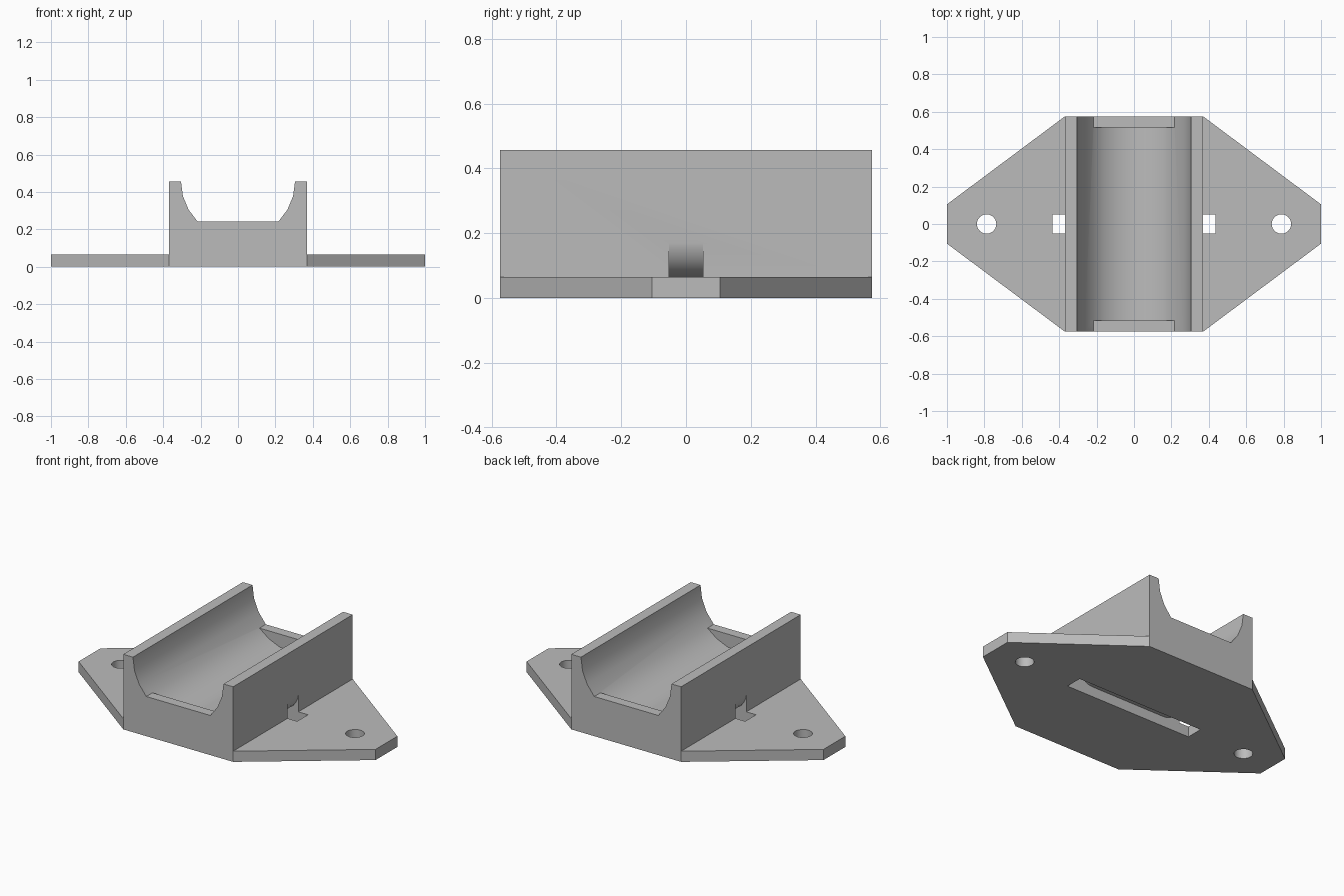
import bpy
import bmesh
from math import sin, cos, radians

cube = bpy.data.objects.get("Cube")
if cube:
    bpy.data.objects.remove(cube, do_unlink=True)

# Main dimensions
HALF_W, HALF_L, HEIGHT = 0.37, 0.575, 0.457
PLATE_T, TIP = 0.065, 0.105
TROUGH_R, LIP = 0.305, 0.06
SLOT_X, SLOT_Y, SLOT_TOP, SLOT_ROOF = 0.435, 0.052, 0.18, 0.062

grey = bpy.data.materials.new("light_grey")
grey.use_nodes = True
color = (0.5, 0.5, 0.5, 1)
grey.diffuse_color = color
grey.node_tree.nodes["Principled BSDF"].inputs["Base Color"].default_value = color


def prism(name, profile, axis, low, high):
    """Extrude a closed 2D profile along y (profile in xz) or z (profile in xy)."""
    bm = bmesh.new()
    place = (lambda a, b: (a, low, b)) if axis == "y" else (lambda a, b: (a, b, low))
    face = bm.faces.new([bm.verts.new(place(a, b)) for a, b in profile])
    grown = bmesh.ops.extrude_face_region(bm, geom=[face])["geom"]
    step = (0, high - low, 0) if axis == "y" else (0, 0, high - low)
    bmesh.ops.translate(bm, vec=step, verts=[v for v in grown if isinstance(v, bmesh.types.BMVert)])
    bmesh.ops.recalc_face_normals(bm, faces=bm.faces)
    mesh = bpy.data.meshes.new(name)
    bm.to_mesh(mesh)
    bm.free()
    mesh.materials.append(grey)
    obj = bpy.data.objects.new(name, mesh)
    bpy.context.collection.objects.link(obj)
    return obj


def arc(cx, cz, r, start, end, steps):
    angles = [radians(start + (end - start) * i / steps) for i in range(steps + 1)]
    return [(cx + r * cos(a), cz + r * sin(a)) for a in angles]


def combine(target, other, operation):
    """Apply a boolean and remove the helper."""
    other.hide_render = True
    mod = target.modifiers.new(operation.lower(), "BOOLEAN")
    mod.operation, mod.object, mod.solver = operation, other, "EXACT"
    bpy.ops.object.select_all(action="DESELECT")
    bpy.context.view_layer.objects.active = target
    target.select_set(True)
    bpy.ops.object.modifier_apply(modifier=mod.name)
    bpy.data.objects.remove(other, do_unlink=True)


# Six-cornered tapering base plate joined with the cradle block
outline = [(HALF_W, -HALF_L), (1, -TIP), (1, TIP), (HALF_W, HALF_L),
           (-HALF_W, HALF_L), (-1, TIP), (-1, -TIP), (-HALF_W, -HALF_L)]
mount = prism("cradle_mount", outline, "z", 0, PLATE_T)
block = [(-HALF_W, 0), (HALF_W, 0), (HALF_W, HEIGHT), (-HALF_W, HEIGHT)]
combine(mount, prism("cradle_block", block, "y", -HALF_L, HALF_L), "UNION")

# Upper part of the trough, open at both ends
right_arc = arc(0, HEIGHT, TROUGH_R, 0, -45, 3)
left_arc = [(-x, z) for x, z in reversed(right_arc)]
upper = [(TROUGH_R, 0.7)] + right_arc + left_arc + [(-TROUGH_R, 0.7)]
combine(mount, prism("upper_trough_cutter", upper, "y", -1, 1), "DIFFERENCE")

# Lower part of the trough, stopped by a lip at each end
edge_x = right_arc[-1][0]
lower = arc(0, HEIGHT, TROUGH_R, -45, -135, 6) + [(-edge_x, 0.35), (edge_x, 0.35)]
combine(mount, prism("lower_trough_cutter", lower, "y", LIP - HALF_L, HALF_L - LIP), "DIFFERENCE")

# Strap slot: flat roof that curves up into both side walls
r = SLOT_TOP - SLOT_ROOF
bend = arc(HALF_W - r + 0.001, SLOT_TOP, r, 0, -90, 8)
half = [(SLOT_X, -0.1), (SLOT_X, SLOT_TOP)] + bend
slot = half + [(-x, z) for x, z in reversed(half)]
combine(mount, prism("strap_slot_cutter", slot, "y", -SLOT_Y, SLOT_Y), "DIFFERENCE")

# Screw holes
for side in (-1, 1):
    ring = arc(side * 0.788, 0, 0.052, 0, 345, 23)
    combine(mount, prism("screw_hole_cutter", ring, "z", -0.1, 0.2), "DIFFERENCE")

bpy.ops.object.shade_smooth_by_angle(angle=radians(30))
